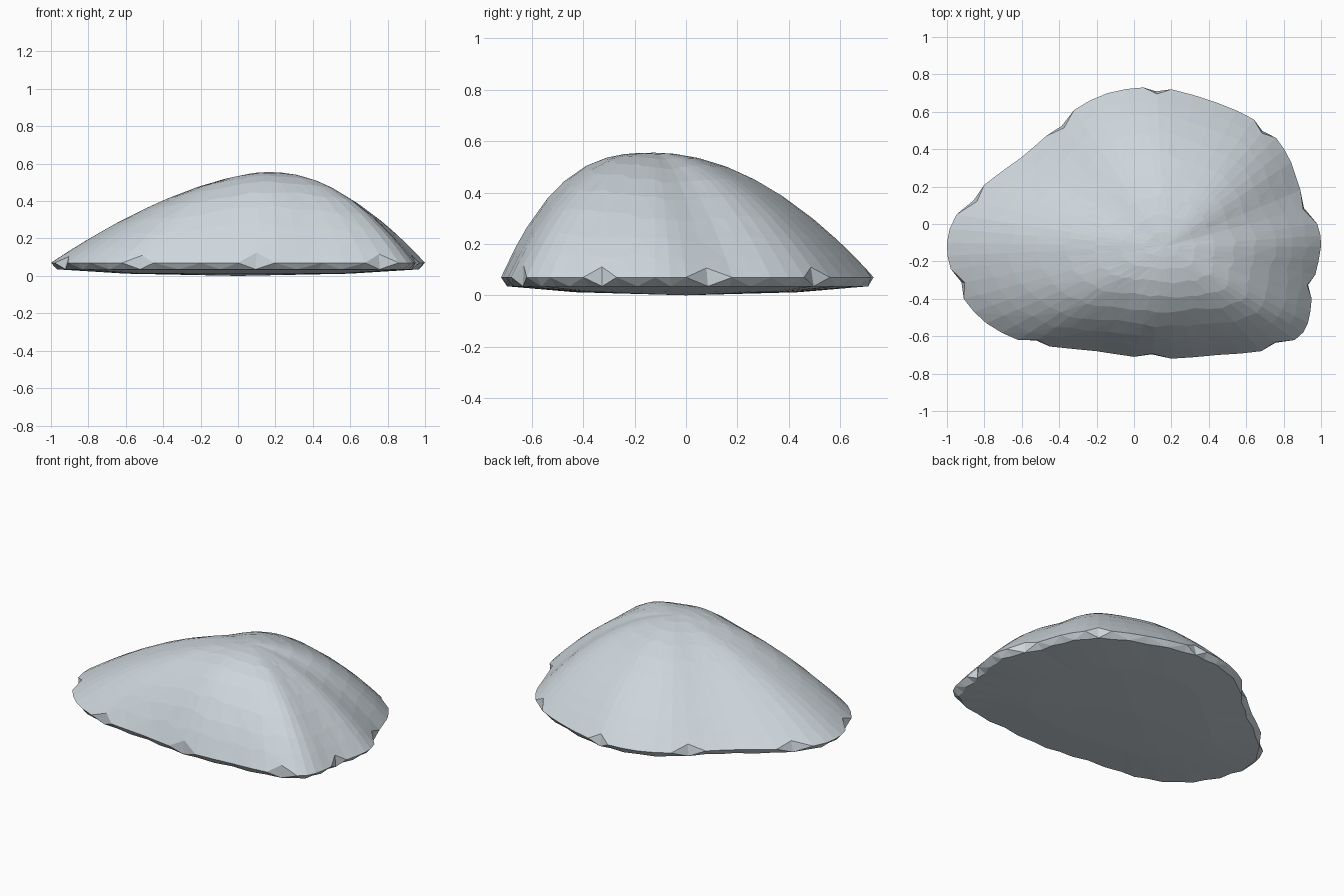
import bpy, bmesh, math, random
from mathutils import Vector

cube = bpy.data.objects.get("Cube")
if cube:
    bpy.data.objects.remove(cube, do_unlink=True)
random.seed(4)

# Plan outline of the boulder, counterclockwise from its left side
OUTLINE = [(1, -.12), (.98, 0), (.89, .18), (.84, .33), (.76, .46), (.64, .56),
           (.44, .65), (.2, .72), (.05, .73), (-.14, .7), (-.32, .61), (-.47, .47),
           (-.61, .35), (-.8, .21), (-.95, .05), (-1, -.1), (-.98, -.24),
           (-.91, -.4), (-.79, -.53), (-.62, -.62), (-.45, -.655), (-.2, -.68),
           (0, -.71), (.2, -.72), (.45, -.7), (.68, -.68), (.86, -.62),
           (.93, -.53), (.95, -.4), (.97, -.27)]
PEAK = Vector((.16, -.12))
TOP, RIM = .555, .07

points = [Vector(p) for p in OUTLINE]
count = len(points)
edge = []
for i, p in enumerate(points):
    q = points[(i + 1) % count]
    bulge = (p + q - points[i - 1] - points[(i + 2) % count]) / 16
    edge += [p, (p + q) / 2 + bulge]
segments = len(edge)


def steepness(p):
    """Profile exponent: full at the front, gentle to the right, small valley at the left."""
    d = (p - PEAK).normalized()
    side = 2.0 if d.x > 0 else 1.6
    depth = 1.95 if d.y > 0 else 2.8
    valley = .2 * math.exp(-((math.atan2(d.y, d.x) - .2) / .25) ** 2)
    return d.x ** 2 * side + d.y ** 2 * depth - valley


def dome_height(p, t):
    return RIM + (TOP - RIM) * (1 - t ** steepness(p))


bm = bmesh.new()


def add_ring(t, height, centre, wobble=0):
    ring = []
    for i, p in enumerate(edge):
        s = t(i) if callable(t) else t
        s += random.uniform(-wobble, wobble)
        xy = centre.lerp(p, s)
        ring.append(bm.verts.new((xy.x, xy.y, height(p, s))))
    return ring


def bridge(outer, inner, shift):
    """Triangulated strip with alternating diagonals."""
    for i in range(segments):
        j = (i + 1) % segments
        a, b, c, d = outer[i], outer[j], inner[j], inner[i]
        tris = ((a, b, c), (a, c, d)) if (i + shift) % 2 else ((a, b, d), (b, c, d))
        for tri in tris:
            bm.faces.new(tri)


def cap(ring, z, centre):
    tip = bm.verts.new((centre.x, centre.y, z))
    for i in range(segments):
        bm.faces.new((ring[i], ring[(i + 1) % segments], tip))


# Underside: slightly bowed, meeting an overhanging rim
middle = Vector((0, 0))
belly = add_ring(.6, lambda p, s: .012, middle)
base = add_ring(lambda i: .955 + .015 * (i % 2), lambda p, s: .035, middle)
cap(belly, 0, middle)
bridge(base, belly, 0)

# Chipped rim: every sixth point is notched up into the dome
rim = add_ring(lambda i: .958 if i % 6 == 3 else 1, dome_height, PEAK)
bridge(rim, base, 1)

# Weathered dome
previous = rim
for n, t in enumerate((.91, .82, .71, .58, .45, .32, .2, .09)):
    ring = add_ring(t, dome_height, PEAK, .014 if t > .3 else .005)
    bridge(previous, ring, n)
    previous = ring
cap(previous, TOP, PEAK)

bmesh.ops.recalc_face_normals(bm, faces=bm.faces)
mesh = bpy.data.meshes.new("boulder")
bm.to_mesh(mesh)
bm.free()
boulder = bpy.data.objects.new("boulder", mesh)
bpy.context.collection.objects.link(boulder)

# Pale stone colour
colour = (.61, .67, .71, 1)
stone = bpy.data.materials.new("pale grey stone")
stone.use_nodes = True
stone.diffuse_color = colour
shader = next(n for n in stone.node_tree.nodes if n.type == "BSDF_PRINCIPLED")
shader.inputs["Base Color"].default_value = colour
shader.inputs["Roughness"].default_value = .9
mesh.materials.append(stone)
